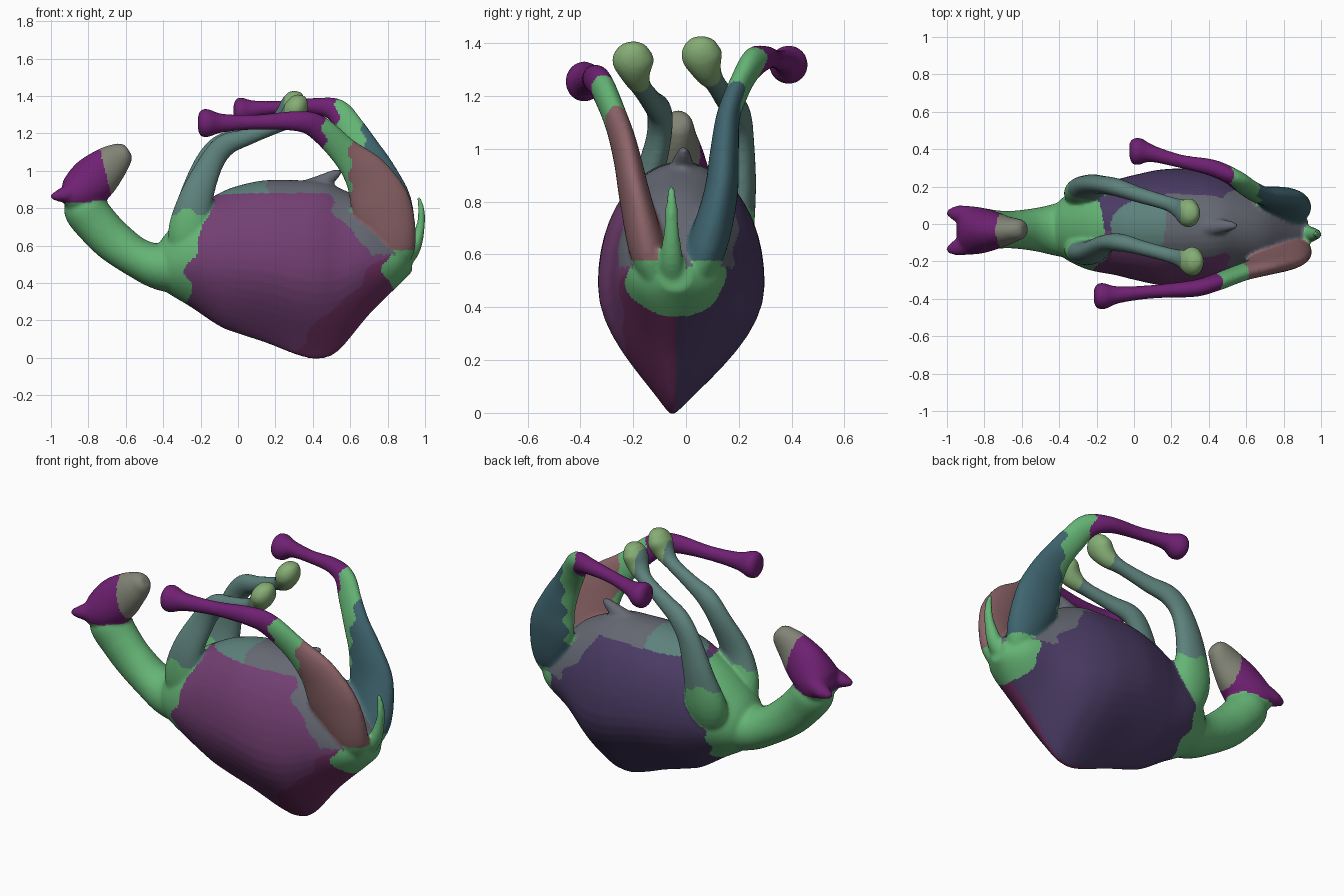
import bpy, bmesh, math
from mathutils import Vector
from mathutils.bvhtree import BVHTree

PALETTE = {
    "purple": (0.17, 0.05, 0.17), "magenta": (0.16, 0.03, 0.12),
    "violet": (0.07, 0.045, 0.13), "green": (0.13, 0.46, 0.18),
    "teal": (0.11, 0.22, 0.20), "grey": (0.13, 0.14, 0.17),
    "pink": (0.27, 0.13, 0.14), "blue": (0.05, 0.13, 0.16),
    "plum": (0.16, 0.015, 0.17), "olive": (0.24, 0.42, 0.18),
    "taupe": (0.22, 0.23, 0.18),
}
NAMES = list(PALETTE)
MATS = []
for n, c in PALETTE.items():
    m = bpy.data.materials.new(n)
    m.diffuse_color = (*c, 1)
    MATS.append(m)

SKIN = bmesh.new()   # all limbs gather here before being fused
PARTS = []           # (surface lookup, paint function) per part


def spline(pts, sub):
    """Catmull-Rom interpolation of station tuples."""
    out = []
    for i in range(len(pts) - 1):
        p0, p1, p2, p3 = (pts[max(i - 1, 0)], pts[i], pts[i + 1],
                          pts[min(i + 2, len(pts) - 1)])
        for s in range(sub):
            t = s / sub
            out.append([0.5 * (2 * b + (c - a) * t + (2 * a - 5 * b + 4 * c - d) * t * t
                               + (3 * b - a - 3 * c + d) * t ** 3)
                        for a, b, c, d in zip(p0, p1, p2, p3)])
    out.append(list(pts[-1]))
    return out


def loft(stations, paint, sub=6, sides=28, upright=False):
    """Closed skin through stations (x, y, z, side radius, in-plane radius[, keel])."""
    st = spline(stations, sub)
    cen = [Vector(s[:3]) for s in st]
    bm = bmesh.new()
    rings = []
    for i, s in enumerate(st):
        t = (cen[min(i + 1, len(st) - 1)] - cen[max(i - 1, 0)]).normalized()
        if upright:
            t = Vector((1, 0, 0))
        side = Vector((0, 1, 0))
        side = (side - t * side.dot(t)).normalized()
        up = t.cross(side)
        keel = s[5] if len(s) > 5 else 0
        ring = []
        for k in range(sides):
            a = 2 * math.pi * k / sides
            low = min(0, math.sin(a)) ** 2
            lat = math.cos(a) * (1 - keel * low) * max(s[3], .003)
            lat -= 0.045 * keel * low
            ring.append(bm.verts.new(cen[i] + side * lat
                                     + up * math.sin(a) * max(s[4], .003)))
        rings.append(ring)
    for r0, r1 in zip(rings, rings[1:]):
        for k in range(sides):
            j = (k + 1) % sides
            bm.faces.new((r0[k], r0[j], r1[j], r1[k]))
    bm.faces.new(rings[0])
    bm.faces.new(rings[-1])
    bmesh.ops.recalc_face_normals(bm, faces=bm.faces)
    PARTS.append((BVHTree.FromBMesh(bm), paint))
    me = bpy.data.meshes.new("part")
    bm.to_mesh(me)
    bm.free()
    SKIN.from_mesh(me)
    bpy.data.meshes.remove(me)


# Belly-up torso: x, bottom, top, half width, keel sharpness
def body_paint(p):
    wob = 0.02 * math.sin(23 * p.z) + 0.015 * math.sin(41 * p.z + 9 * p.y)
    if p.x < -0.27 + 0.22 * max(p.z - 0.4, 0) + wob:
        return "green"
    if p.z > 0.86 + wob or p.x + 0.7 * p.z > 1.08 + wob and p.z > 0.55:
        return "teal" if p.x < 0.15 + wob else "grey"
    if p.x > 0.80 + wob:
        return "green"
    if p.y > -0.04:
        return "violet"
    return "magenta" if p.x - p.z > 0.25 + wob else "purple"


torso = [(-0.44, .41, .58, .08, 0), (-0.38, .35, .67, .16, .1), (-0.25, .27, .79, .225, .2),
         (-0.10, .17, .88, .255, .35), (0.0, .13, .92, .28, .45), (0.15, .08, .95, .31, .6),
         (0.33, .01, .95, .315, .75), (0.44, -.005, .945, .30, .76), (0.54, .04, .91, .27, .7),
         (0.70, .23, .82, .22, .45), (0.85, .38, .66, .16, .2), (0.93, .46, .58, .06, 0)]
loft([(x, -0.018 - (0.02 if x > .6 else 0), (b + t) / 2, w, (t - b) / 2, k)
      for x, b, t, w, k in torso], body_paint, sides=48, upright=True)

# Neck and head folded back
loft([(-0.22, -.02, .52, .19, .21), (-0.40, -.03, .49, .145, .135),
      (-0.53, -.03, .53, .115, .107), (-0.66, -.03, .62, .10, .112),
      (-0.75, -.03, .71, .105, .115), (-0.82, -.03, .80, .115, .115),
      (-0.84, -.03, .86, .09, .08)], lambda p: "green")
loft([(-0.935, -.035, .84, .09, .045), (-0.89, -.035, .86, .125, .095),
      (-0.83, -.035, .90, .125, .12), (-0.76, -.035, .965, .105, .125),
      (-0.69, -.035, 1.03, .08, .105), (-0.635, -.03, 1.075, .062, .08),
      (-0.60, -.03, 1.10, .05, .055), (-0.585, -.03, 1.11, .03, .03)],
     lambda p: "taupe" if p.x + 0.25 * p.z > -0.46 else
     ("plum" if p.z > 0.83 else "green"))
# Ears at the back of the head
for y in (-0.125, 0.055):
    loft([(-0.86, y * .9, .89, .045, .06), (-0.94, y, .87, .045, .04),
          (-0.985, y * 1.1, .863, .025, .02), (-1.0, y * 1.15, .862, .012, .01)],
         lambda p: "plum", sides=14)


# Front legs, bent at the knee
def fore_paint(p):
    edge = 0.78 + 0.02 * math.sin(40 * p.x)
    return "green" if p.z < edge else ("olive" if p.x > 0.25 else "teal")


loft([(-0.20, -.06, .45, .09, .10), (-0.25, -.13, .64, .085, .125),
      (-0.23, -.15, .83, .06, .095), (-0.15, -.105, 1.03, .048, .068),
      (-0.07, -.10, 1.135, .048, .06), (0.05, -.13, 1.18, .04, .045),
      (0.20, -.17, 1.235, .04, .037), (0.27, -.19, 1.28, .055, .055),
      (0.31, -.20, 1.335, .08, .062), (0.33, -.20, 1.385, .055, .045),
      (0.335, -.20, 1.405, .02, .02)], fore_paint)
loft([(-0.20, .06, .45, .09, .10), (-0.25, .16, .64, .085, .125),
      (-0.23, .205, .83, .06, .095), (-0.17, .21, 1.03, .048, .068),
      (-0.09, .195, 1.135, .048, .06), (0.03, .155, 1.185, .042, .047),
      (0.18, .11, 1.25, .04, .037), (0.25, .08, 1.295, .055, .055),
      (0.29, .06, 1.355, .078, .062), (0.31, .058, 1.405, .055, .045),
      (0.315, .058, 1.425, .02, .02)], fore_paint)


# Hind legs, folded forward at the hock
def hind_paint(thigh, hock_x):
    def paint(p):
        wob = 0.015 * math.sin(50 * p.z)
        if p.x < hock_x + wob:
            return "plum"
        if p.z < 0.58 + wob or p.x < hock_x + 0.14 + wob:
            return "green"
        return thigh
    return paint


loft([(0.80, -.08, .48, .06, .07), (0.83, -.14, .60, .07, .12),
      (0.77, -.19, .80, .06, .16), (0.69, -.225, .97, .05, .125),
      (0.57, -.262, 1.10, .045, .08), (0.43, -.315, 1.23, .046, .068),
      (0.32, -.345, 1.265, .045, .055), (0.10, -.362, 1.26, .036, .04),
      (-0.08, -.378, 1.255, .045, .05), (-0.16, -.385, 1.255, .07, .075),
      (-0.20, -.385, 1.255, .062, .068), (-0.215, -.385, 1.255, .03, .03)],
     hind_paint("pink", 0.46))
loft([(0.80, 0.0, .48, .06, .07), (0.83, .075, .62, .075, .115),
      (0.79, .13, .82, .065, .14), (0.74, .145, .98, .055, .11),
      (0.67, .16, 1.12, .045, .085), (0.60, .20, 1.23, .042, .075),
      (0.53, .25, 1.32, .046, .065), (0.42, .30, 1.345, .045, .045),
      (0.25, .335, 1.34, .036, .036), (0.10, .375, 1.33, .045, .045),
      (0.03, .387, 1.32, .072, .072), (-0.01, .39, 1.318, .065, .065),
      (-0.025, .39, 1.318, .03, .03)], hind_paint("blue", 0.53))

# Tail and belly bump
loft([(0.85, -.05, .48, .06, .05), (0.935, -.055, .58, .045, .04),
      (0.975, -.055, .70, .028, .024), (0.98, -.055, .79, .022, .018),
      (0.965, -.055, .86, .01, .01)], lambda p: "green", sides=16)
loft([(0.30, -.02, .87, .07, .06), (0.42, -.015, .92, .05, .05),
      (0.51, -.01, .975, .028, .03), (0.55, -.01, 1.0, .012, .012)],
     lambda p: "grey", sides=16)

# Fuse every part into one continuous hide
raw = bpy.data.meshes.new("raw")
SKIN.to_mesh(raw)
SKIN.free()
hide = bpy.data.objects.new("animal_hide", raw)
bpy.context.collection.objects.link(hide)
rem = hide.modifiers.new("fuse", "REMESH")
rem.mode, rem.voxel_size = "VOXEL", 0.011
soft = hide.modifiers.new("soften", "SMOOTH")
soft.factor, soft.iterations = 0.5, 4
me = bpy.data.meshes.new_from_object(
    hide.evaluated_get(bpy.context.evaluated_depsgraph_get()))
hide.modifiers.clear()
hide.data = me
bpy.data.meshes.remove(raw)

# Colour each face by the part it lies on
me.materials.clear()
for m in MATS:
    me.materials.append(m)
for f in me.polygons:
    p = f.center.copy()
    paint = min(PARTS, key=lambda q: q[0].find_nearest(p)[3])[1]
    f.material_index = NAMES.index(paint(p))
    f.use_smooth = True
